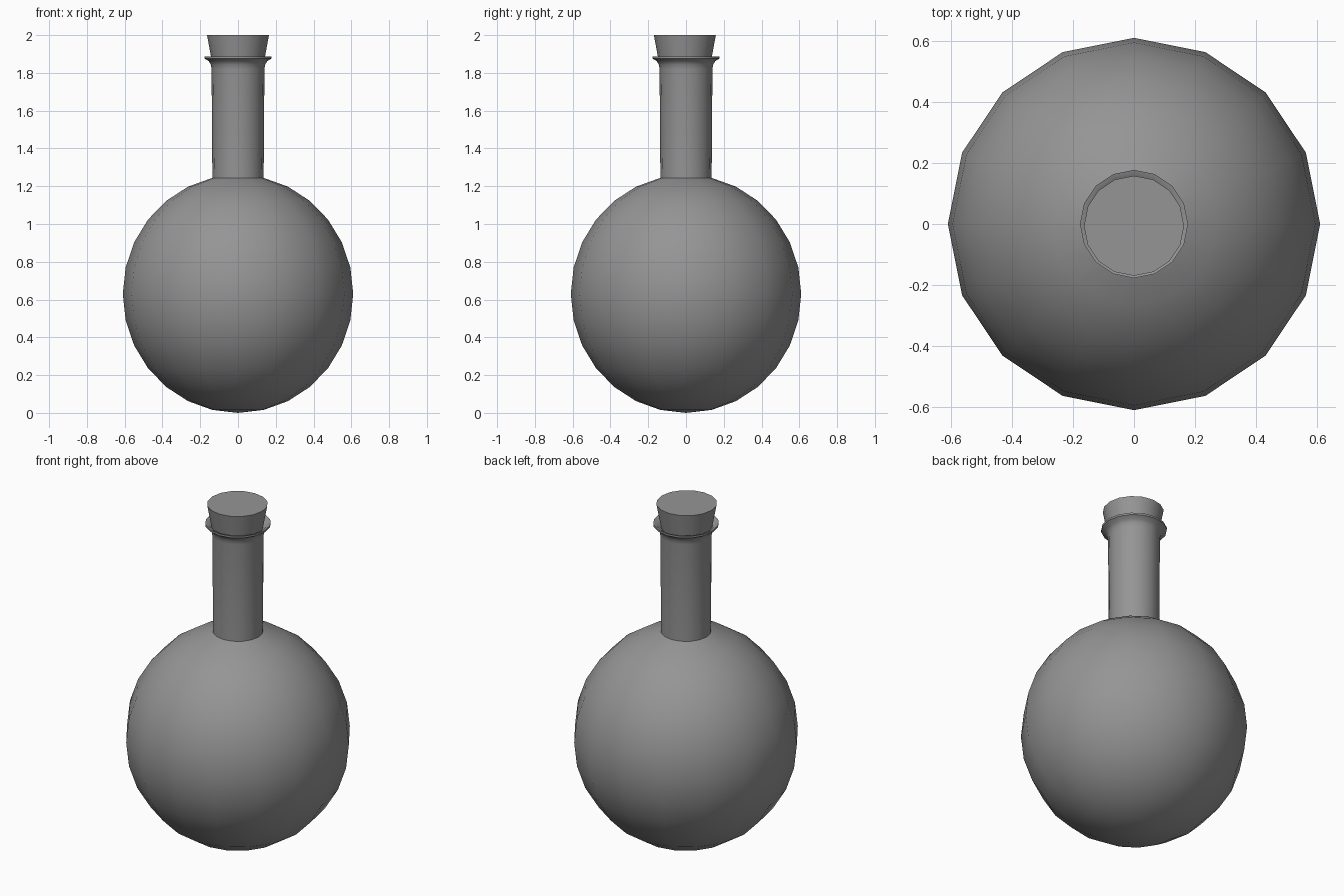
import bpy
import bmesh
import math

cube = bpy.data.objects.get("Cube")
if cube:
    bpy.data.objects.remove(cube, do_unlink=True)

SIDES = 16

grey = bpy.data.materials.new("plain grey")
grey.use_nodes = True
colour = (0.3, 0.3, 0.3, 1)
grey.diffuse_color = colour
grey.node_tree.nodes["Principled BSDF"].inputs["Base Color"].default_value = colour


def lathe(name, profile, offset_y=0.0):
    """Turn a (radius, height) profile around the z axis."""
    bm = bmesh.new()
    points = [bm.verts.new((0, -r, z)) for r, z in profile]
    edges = [bm.edges.new(pair) for pair in zip(points, points[1:])]
    bmesh.ops.spin(bm, geom=points + edges, cent=(0, 0, 0), axis=(0, 0, 1),
                   angle=math.tau, steps=SIDES, use_merge=True)
    bmesh.ops.remove_doubles(bm, verts=bm.verts, dist=0.0005)
    bmesh.ops.recalc_face_normals(bm, faces=bm.faces)
    mesh = bpy.data.meshes.new(name)
    bm.to_mesh(mesh)
    bm.free()
    mesh.materials.append(grey)
    obj = bpy.data.objects.new(name, mesh)
    obj.location.y = offset_y
    bpy.context.collection.objects.link(obj)
    bpy.ops.object.select_all(action='DESELECT')
    obj.select_set(True)
    bpy.context.view_layer.objects.active = obj
    bpy.ops.object.shade_smooth_by_angle(angle=math.radians(40))
    return obj


# Round bulb, open at the top where the neck joins
RINGS = 14
bulb = [(0.61 * math.sin(math.pi * i / RINGS), 0.63 - 0.63 * math.cos(math.pi * i / RINGS))
        for i in range(RINGS)]

# Neck with a flared lip that turns back inside
neck = [(0.14, 1.82), (0.144, 1.845), (0.155, 1.862), (0.177, 1.876),
        (0.177, 1.887), (0.16, 1.882), (0.134, 1.86), (0.13, 1.78)]
lathe("flask", bulb + neck)

# Tapered stopper
lathe("stopper", [(0, 1.8), (0.127, 1.8), (0.164, 2.0), (0, 2.0)], -0.006)
